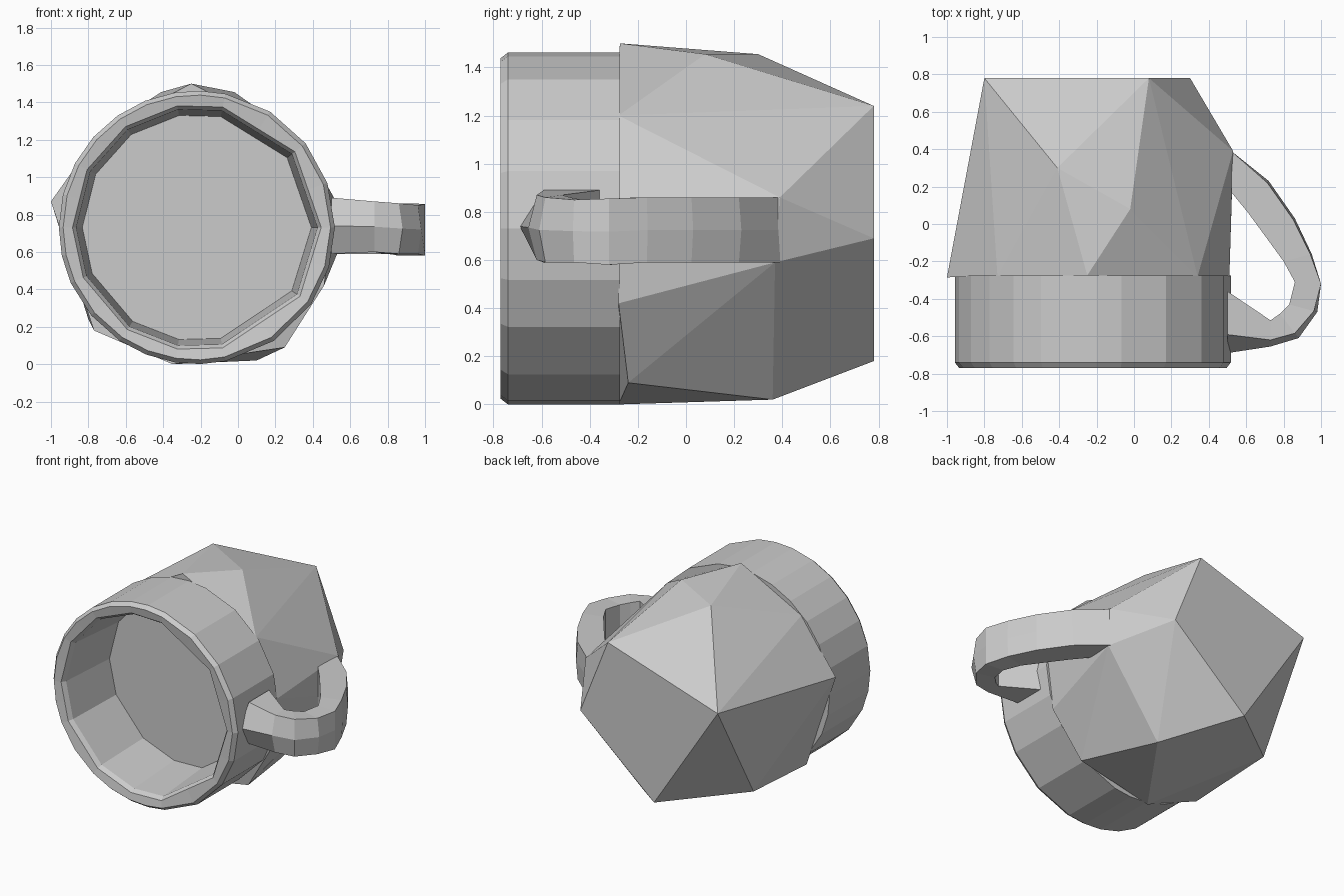
import bpy, bmesh
from math import cos, sin, radians

if "Cube" in bpy.data.objects:
    bpy.data.objects.remove(bpy.data.objects["Cube"])


def make_object(name, bm):
    bmesh.ops.recalc_face_normals(bm, faces=bm.faces)
    mesh = bpy.data.meshes.new(name)
    bm.to_mesh(mesh)
    bm.free()
    obj = bpy.data.objects.new(name, mesh)
    bpy.context.collection.objects.link(obj)
    return obj


def loft(name, rings, closed=False):
    """Join equal-length point rings with quads; cap the ends unless closed."""
    bm = bmesh.new()
    loops = [[bm.verts.new(p) for p in ring] for ring in rings]
    n = len(loops[0])
    pairs = list(zip(loops, loops[1:]))
    if closed:
        pairs.append((loops[-1], loops[0]))
    else:
        bm.faces.new(loops[0])
        bm.faces.new(loops[-1])
    for a, b in pairs:
        for i in range(n):
            j = (i + 1) % n
            bm.faces.new((a[i], a[j], b[j], b[i]))
    return make_object(name, bm)


# Rim wall: 24 sided outside, uneven 12 sided opening that narrows inwards
corners = [0, 38, 78, 99, 125, 152, 180, 204, 236, 261, 282, 326, 360]
spokes = []
for a, b in zip(corners, corners[1:]):
    spokes += [(radians(a), 1.0), (radians((a + b) / 2), cos(radians((b - a) / 2)))]

# (radius, y, is this an inner ring)
profile = [(0.738, -0.275, False), (0.738, -0.74, False), (0.715, -0.77, False),
           (0.665, -0.76, True), (0.645, -0.73, True), (0.612, -0.275, True)]
rings = []
for radius, y, inner in profile:
    rings.append([(-0.22 + radius * (k if inner else 1) * cos(a), y,
                   0.731 + radius * 0.99 * (k if inner else 1) * sin(a))
                  for a, k in spokes])
loft("rim_wall", rings, closed=True)

# Faceted solid body: convex hull of its corners
body_points = [
    (0.30, 0.78, 0.69), (0.08, 0.78, 1.24), (-0.80, 0.78, 0.96), (-0.29, 0.78, 0.18),
    (-0.41, 0.30, 1.455), (-0.02, 0.08, 1.455), (0.53, 0.39, 0.86), (0.53, 0.37, 0.59),
    (0.10, 0.36, 0.02), (-0.80, 0.37, 0.24),
    (-0.25, -0.275, 1.50), (-1.00, -0.285, 0.87), (-0.77, -0.28, 0.18),
    (-0.35, -0.28, 0.0), (0.25, -0.24, 0.09), (0.46, -0.28, 0.42),
    (0.51, -0.28, 0.80), (0.34, -0.28, 1.20), (-0.73, -0.28, 1.25),
]
bm = bmesh.new()
for p in body_points:
    bm.verts.new(p)
bmesh.ops.convex_hull(bm, input=bm.verts[:])
bmesh.ops.dissolve_limit(bm, angle_limit=radians(2), verts=bm.verts[:], edges=bm.edges[:])
make_object("body", bm)

# Handle: (outer x, y, inner x, y, low z, high z, bevel of outer edge)
stations = [
    (0.52, 0.39, 0.52, 0.17, 0.59, 0.86, 0.0),
    (0.72, 0.23, 0.61, 0.06, 0.59, 0.86, 0.06),
    (0.86, 0.03, 0.72, -0.09, 0.59, 0.86, 0.06),
    (0.95, -0.16, 0.80, -0.20, 0.59, 0.86, 0.05),
    (1.00, -0.32, 0.86, -0.31, 0.58, 0.855, 0.0),
    (0.98, -0.47, 0.83, -0.43, 0.59, 0.85, 0.12),
    (0.88, -0.61, 0.78, -0.48, 0.59, 0.86, 0.2),
    (0.73, -0.655, 0.73, -0.515, 0.60, 0.87, 0.25),
    (0.50, -0.69, 0.50, -0.36, 0.59, 0.89, 0.3),
]
rings = []
for ox, oy, ix, iy, lo, hi, bevel in stations:
    cx, cy = ox + (ix - ox) * bevel, oy + (iy - oy) * bevel
    mid = (lo + hi) / 2
    rings.append([(ix, iy, lo), (cx, cy, lo), (ox, oy, mid), (cx, cy, hi), (ix, iy, hi)])
loft("handle", rings)
